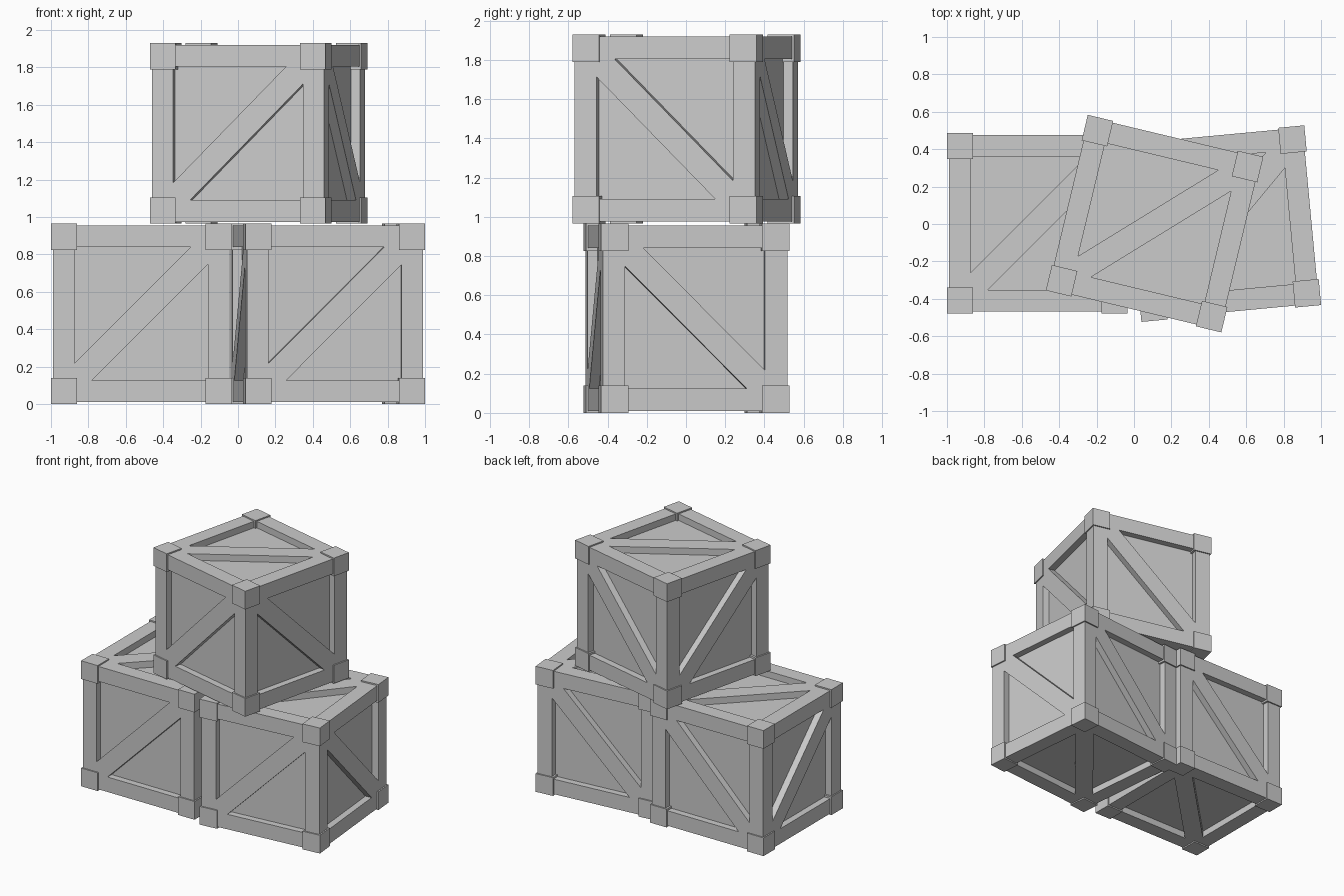
import bpy, bmesh
from math import radians
from itertools import product
from mathutils import Matrix, Vector

if "Cube" in bpy.data.objects:
    bpy.data.objects.remove(bpy.data.objects["Cube"])

S = 0.965            # crate size
H = S / 2            # half size
CORNER = 0.14        # corner block size
F = H - 0.01         # outer half size of frame
BEAM = 0.115         # beam width
P = F - 0.05         # half size of recessed panel box
O = F - BEAM         # half size of the opening in each face
C = 0.093            # brace half width measured along the frame


def box(bm, center, size):
    m = Matrix.Translation(center) @ Matrix.Diagonal((*size, 1))
    bmesh.ops.create_cube(bm, size=1, matrix=m)


def finish(bm, name):
    bmesh.ops.recalc_face_normals(bm, faces=bm.faces)
    me = bpy.data.meshes.new(name)
    bm.to_mesh(me)
    bm.free()
    return me


def make_panels():
    bm = bmesh.new()
    box(bm, (0, 0, 0), (2 * P,) * 3)
    return finish(bm, "panels")


def make_corners():
    bm = bmesh.new()
    c = H - CORNER / 2
    for s in product((-1, 1), repeat=3):
        box(bm, Vector(s) * c, (CORNER,) * 3)
    return finish(bm, "corner_blocks")


def make_frame():
    # twelve beams running between the corner blocks
    bm = bmesh.new()
    c = F - BEAM / 2
    for axis in range(3):
        for s, t in product((-1, 1), repeat=2):
            center, size = [0, 0, 0], [BEAM] * 3
            size[axis] = 2 * O
            center[(axis + 1) % 3] = s * c
            center[(axis + 2) % 3] = t * c
            box(bm, center, size)
    return finish(bm, "frame")


def make_braces():
    # one diagonal board per face, mitred into the frame corners
    bm = bmesh.new()
    outline = [(-O, -O), (C - O, -O), (O, O - C), (O, O), (O - C, O), (-O, C - O)]
    for axis, side in product(range(3), (-1, 1)):
        u, v = [a for a in range(3) if a != axis]
        flip = -1 if axis == 0 else 1      # side faces lean the other way
        rings = []
        for depth in (P - 0.01, F):
            ring = []
            for a, b in outline:
                co = [0, 0, 0]
                co[axis], co[u], co[v] = side * depth, flip * a, b
                ring.append(bm.verts.new(co))
            rings.append(ring)
        lo, hi = rings
        bm.faces.new(lo)
        bm.faces.new(hi)
        for i in range(6):
            j = (i + 1) % 6
            bm.faces.new((lo[i], lo[j], hi[j], hi[i]))
    return finish(bm, "braces")


parts = [make_panels(), make_corners(), make_frame(), make_braces()]

# two crates on the ground, one turned on top
crates = {
    "left_crate": ((-0.5175, 0.004, H), 0),
    "right_crate": ((0.475, 0.002, H), 5.35),
    "top_crate": ((0.11, 0.002, H + S), -13.45),
}
for name, (loc, angle) in crates.items():
    for me in parts:
        ob = bpy.data.objects.new(f"{name}_{me.name}", me)
        ob.location = loc
        ob.rotation_euler.z = radians(angle)
        bpy.context.collection.objects.link(ob)
